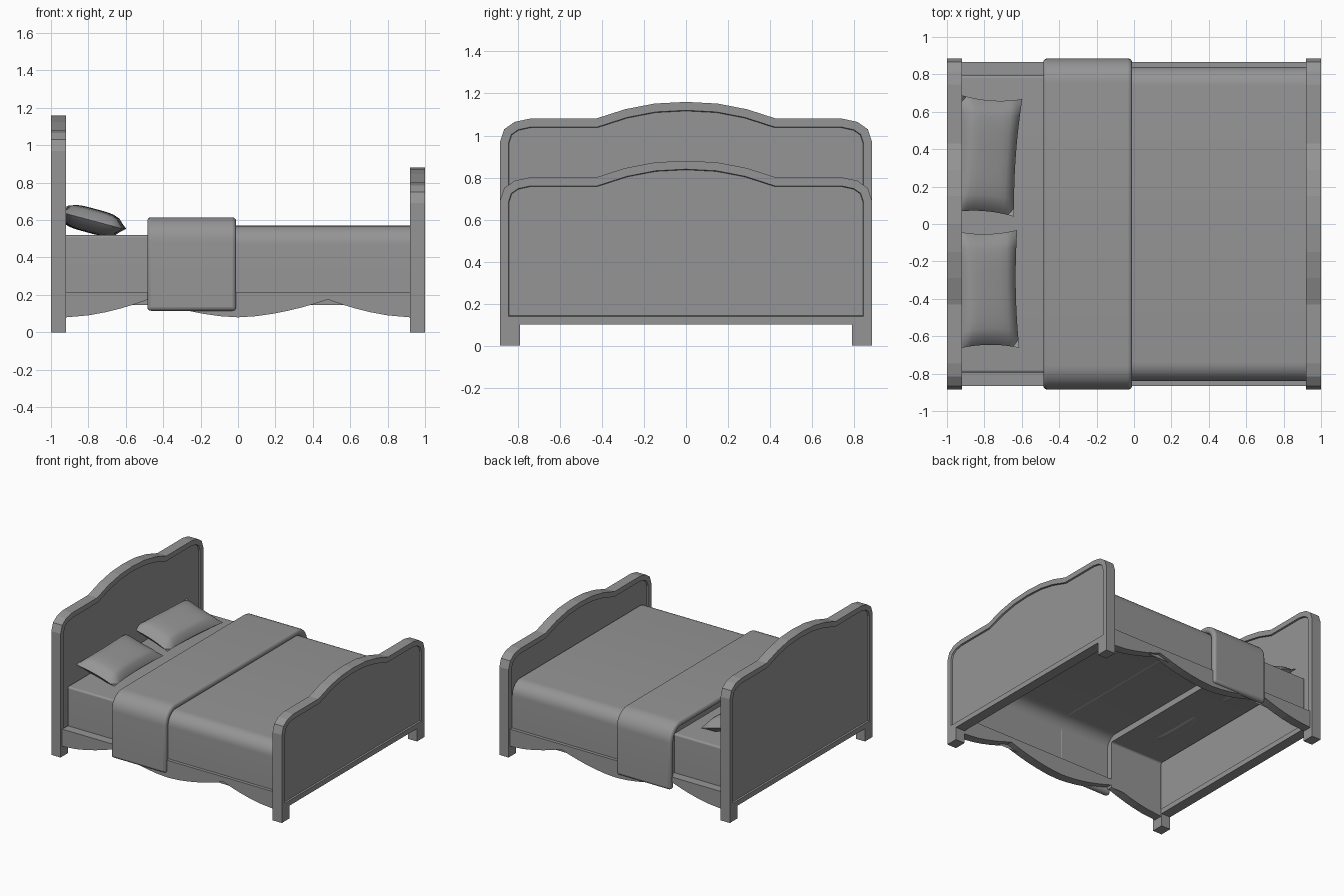
import bpy, bmesh, math
from mathutils import Matrix, Vector

cube = bpy.data.objects.get("Cube")
if cube:
    bpy.data.objects.remove(cube, do_unlink=True)

grey = bpy.data.materials.new("plain grey")
grey.use_nodes = True
grey.diffuse_color = (0.3, 0.3, 0.3, 1)
grey.node_tree.nodes["Principled BSDF"].inputs["Base Color"].default_value = grey.diffuse_color


def finish(bm, name, smooth=None):
    """Turn a bmesh into a named, coloured object."""
    bmesh.ops.recalc_face_normals(bm, faces=bm.faces)
    mesh = bpy.data.meshes.new(name)
    bm.to_mesh(mesh)
    bm.free()
    mesh.materials.append(grey)
    obj = bpy.data.objects.new(name, mesh)
    bpy.context.collection.objects.link(obj)
    if smooth:
        bpy.ops.object.select_all(action='DESELECT')
        obj.select_set(True)
        bpy.context.view_layer.objects.active = obj
        bpy.ops.object.shade_smooth_by_angle(angle=math.radians(smooth))
    return obj


def prism(bm, points, offset):
    """Extrude a closed outline into a solid."""
    face = bm.faces.new([bm.verts.new(p) for p in points])
    extruded = bmesh.ops.extrude_face_region(bm, geom=[face])["geom"]
    moved = [g for g in extruded if isinstance(g, bmesh.types.BMVert)]
    bmesh.ops.translate(bm, verts=moved, vec=offset)


def arch(half, top, bottom, radius, steps=8):
    """Profile of a draped cloth in (y, z), from -y hem to +y hem."""
    side = [(half, bottom)]
    for i in range(steps + 1):
        a = math.pi / 2 * i / steps
        side.append((half - radius + radius * math.cos(a), top - radius + radius * math.sin(a)))
    return [(-y, z) for y, z in side] + side[::-1]


def loft(name, sections):
    """Open cloth shell through profiles placed along x."""
    bm = bmesh.new()
    rows = [[bm.verts.new((x, y, z)) for y, z in prof] for x, prof in sections]
    for a, b in zip(rows, rows[1:]):
        for i in range(len(a) - 1):
            bm.faces.new((a[i], a[i + 1], b[i + 1], b[i]))
    obj = finish(bm, name, 35)
    # an open shell has no inside, so face the top outward
    mesh = obj.data
    top = max(mesh.polygons, key=lambda p: p.area * abs(p.normal.z))
    if top.normal.z < 0:
        mesh.flip_normals()
    return obj


def board(name, x, top):
    """End board with arched crest, recessed panels and two feet."""
    crest = [(0.885, -0.19), (0.865, -0.13), (0.815, -0.095), (0.745, -0.08),
             (0.43, -0.08), (0.29, -0.035), (0.15, -0.008)]
    half = [(0.885, 0.1 - top)] + crest
    outline = half + [(0, 0)] + [(-y, z) for y, z in half[::-1]]
    bm = bmesh.new()
    prism(bm, [(x, y, top + z) for y, z in outline], (0.08, 0, 0))
    bmesh.ops.recalc_face_normals(bm, faces=bm.faces)
    for face in [f for f in bm.faces if abs(f.normal.x) > 0.9]:
        bmesh.ops.inset_region(bm, faces=[face], thickness=0.04, use_even_offset=True)
        bmesh.ops.inset_region(bm, faces=[face], thickness=0.003, depth=-0.012,
                               use_even_offset=True)
    for s in (-1, 1):
        feet = Matrix.Translation((x + 0.04, s * 0.8375, 0.05)) @ Matrix.Diagonal((0.08, 0.095, 0.1, 1))
        bmesh.ops.create_cube(bm, size=1, matrix=feet)
    finish(bm, name)


board("headboard", -1.0, 1.16)
board("footboard", 0.92, 0.88)


# Side rails with a scalloped lower edge
def scallop(x):
    low = 0 if abs(x) < 0.48 else 0.92
    t = abs(abs(x) - low) / abs(0.48 - low)
    return 0.08 + 0.095 * t ** 1.7


stops = [0, 0.09, 0.18, 0.26, 0.34, 0.41, 0.48, 0.55, 0.63, 0.71, 0.8, 0.92]
xs = [-x for x in stops[:0:-1]] + stops
for side, name in ((1, "left_rail"), (-1, "right_rail")):
    bm = bmesh.new()
    lower = [(x, side * 0.865, scallop(x)) for x in xs]
    upper = [(0.92, side * 0.865, 0.215), (-0.92, side * 0.865, 0.215)]
    prism(bm, lower + upper, (0, -side * 0.07, 0))
    finish(bm, name)

# Sheet and blanket, open underneath
sheet = arch(0.795, 0.52, 0.145, 0.015)
blanket = arch(0.84, 0.57, 0.145, 0.1)
loft("sheet", [(-0.92, sheet), (-0.455, sheet)])
loft("blanket", [(-0.455, sheet), (-0.455, blanket), (0.92, blanket)])

# Folded-over band of the blanket, thick with soft edges
bm = bmesh.new()
outer = arch(0.885, 0.615, 0.115, 0.13)
inner = arch(0.838, 0.568, 0.115, 0.09)
prism(bm, [(-0.485, y, z) for y, z in outer + inner[::-1]], (0.475, 0, 0))
fold = finish(bm, "blanket_fold", 35)
bevel = fold.modifiers.new("soft_edges", 'BEVEL')
bevel.width = 0.02
bevel.segments = 3
bevel.limit_method = 'ANGLE'
bevel.angle_limit = math.radians(50)


# Pillows with pinched corners, leaning on the headboard
def pillow(name, y, turn):
    bm = bmesh.new()
    place = (Matrix.Translation((-0.785, y, 0.597)) @ Matrix.Rotation(turn, 4, 'Z')
             @ Matrix.Rotation(math.radians(15), 4, 'Y'))
    for side in (-1, 1):
        new = bmesh.ops.create_grid(bm, x_segments=10, y_segments=14, size=1)["verts"]
        for v in new:
            a, b = v.co.x, v.co.y
            puff = max(0, (1 - a ** 4) * (1 - b ** 4)) ** 0.5
            v.co = place @ Vector((0.172 * a * (0.92 + 0.08 * b * b),
                                   0.315 * b * (0.94 + 0.06 * a * a),
                                   side * 0.065 * puff))
    bmesh.ops.remove_doubles(bm, verts=bm.verts, dist=0.0005)
    finish(bm, name, 60)


pillow("left_pillow", 0.365, math.radians(-4))
pillow("right_pillow", -0.35, math.radians(1))
